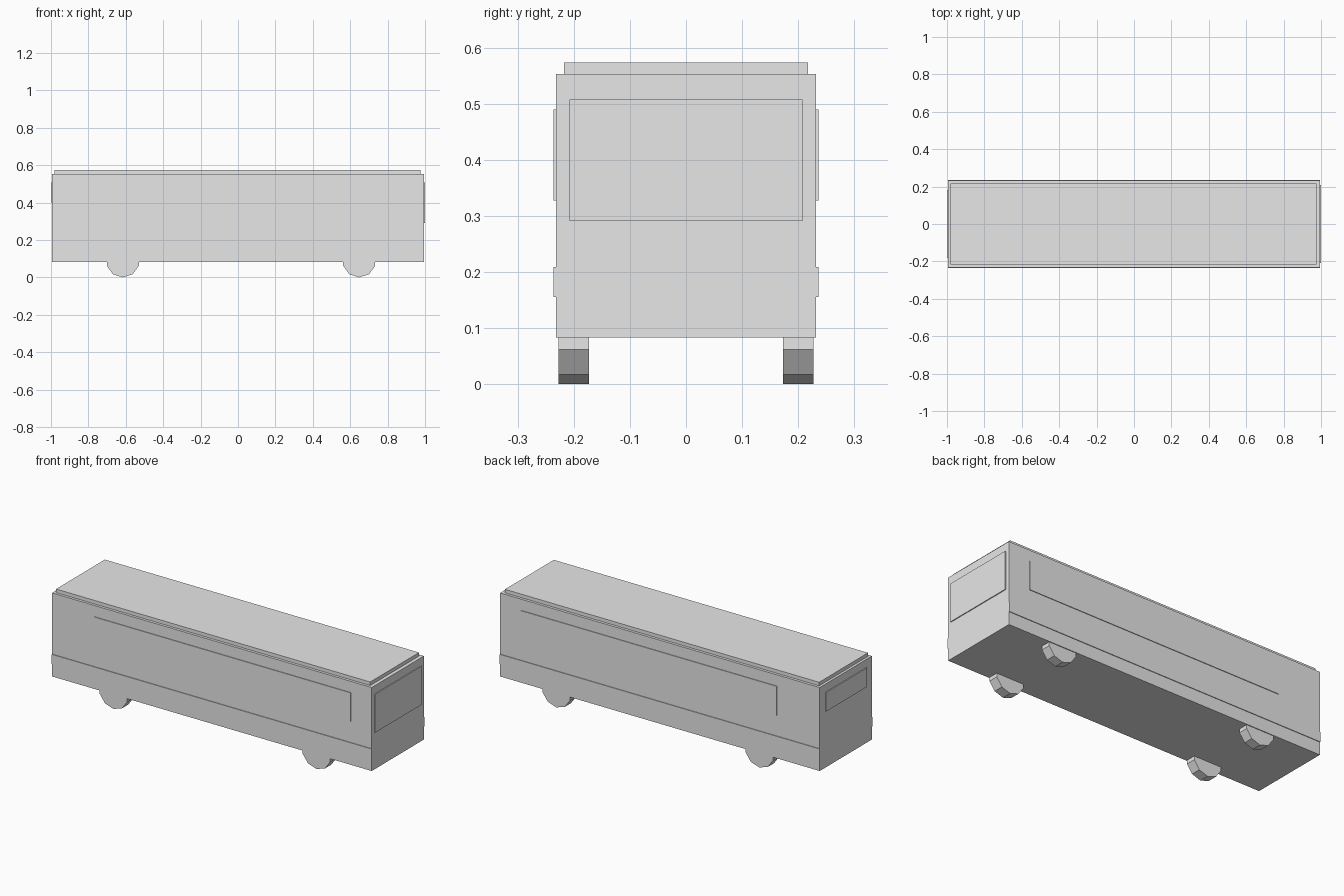
import bpy
import math

# Remove the default cube
default = bpy.data.objects.get("Cube")
if default:
    bpy.data.objects.remove(default, do_unlink=True)

# Single body colour
grey = bpy.data.materials.new("light_grey")
grey.use_nodes = True
COLOR = (0.8, 0.8, 0.8, 1.0)
grey.diffuse_color = COLOR
grey.node_tree.nodes["Principled BSDF"].inputs["Base Color"].default_value = COLOR


def box(name, x, y, z):
    """Box spanning the (low, high) range on each axis."""
    spans = (x, y, z)
    bpy.ops.mesh.primitive_cube_add(size=1, location=[(a + b) / 2 for a, b in spans])
    obj = bpy.context.object
    obj.name = name
    obj.scale = [b - a for a, b in spans]
    bpy.ops.object.transform_apply(location=False, rotation=False, scale=True)
    obj.data.materials.append(grey)
    return obj


def wheel(name, x, y):
    """Ten-sided wheel with a corner pointing at the ground."""
    bpy.ops.mesh.primitive_cylinder_add(
        vertices=10, radius=RADIUS, depth=0.055,
        location=(x, y, RADIUS), rotation=(math.pi / 2, 0, 0))
    obj = bpy.context.object
    obj.name = name
    obj.data.materials.append(grey)


RADIUS = 0.09
END, SIDE, PLATE = 0.995, 0.232, 0.004

# Main shell and raised roof
box("body", (-END, END), (-SIDE, SIDE), (0.083, 0.553))
box("roof", (-0.981, 0.975), (-0.217, 0.217), (0.553, 0.573))

# Windscreen and smaller rear window
box("windscreen", (END - PLATE, 1.0), (-0.208, 0.208), (0.291, 0.507))
box("rear_window", (-1.0, PLATE - END), (-0.182, 0.182), (0.40, 0.507))

# Window band, stripe and wheels on each side
for label, s in (("right", -1), ("left", 1)):
    face = sorted((s * (SIDE - PLATE), s * (SIDE + PLATE)))
    box(label + "_window_band", (-0.73, 0.865), face, (0.327, 0.49))
    box(label + "_stripe", (-END, END), face, (0.155, 0.209))
    for end, x in (("front", 0.648), ("rear", -0.616)):
        wheel(end + "_" + label + "_wheel", x, s * 0.2)
